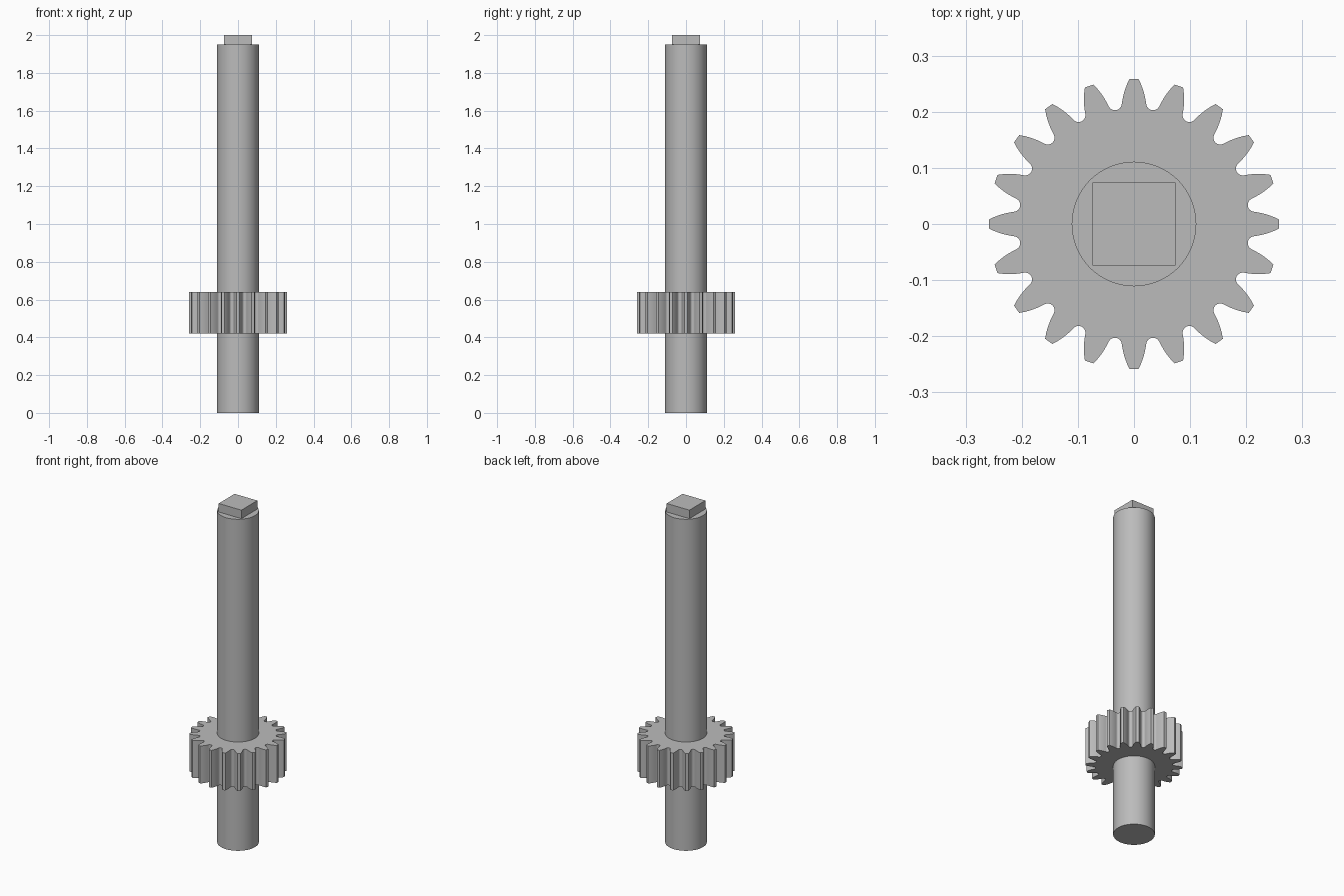
import bpy
import bmesh
from math import sin, cos, radians, pi

cube = bpy.data.objects.get("Cube")
if cube:
    bpy.data.objects.remove(cube)

steel = bpy.data.materials.new("grey_steel")
steel.use_nodes = True
colour = (0.5, 0.5, 0.5, 1)
steel.diffuse_color = colour
steel.node_tree.nodes["Principled BSDF"].inputs["Base Color"].default_value = colour

TEETH = 20
PITCH = 2 * pi / TEETH


def extrude_profile(name, points, bottom, top):
    """Extrude a closed outline upwards and shade its curved sides."""
    bm = bmesh.new()
    base = bm.faces.new([bm.verts.new((x, y, bottom)) for x, y in points])
    result = bmesh.ops.extrude_face_region(bm, geom=[base], use_keep_orig=True)
    risen = [v for v in result["geom"] if isinstance(v, bmesh.types.BMVert)]
    bmesh.ops.translate(bm, verts=risen, vec=(0, 0, top - bottom))
    bmesh.ops.recalc_face_normals(bm, faces=bm.faces)
    mesh = bpy.data.meshes.new(name)
    bm.to_mesh(mesh)
    bm.free()
    mesh.materials.append(steel)
    obj = bpy.data.objects.new(name, mesh)
    bpy.context.collection.objects.link(obj)
    bpy.ops.object.select_all(action="DESELECT")
    obj.select_set(True)
    bpy.context.view_layer.objects.active = obj
    bpy.ops.object.shade_smooth_by_angle(angle=radians(30))
    return obj


def ring(radius, count, start=0.0):
    return [(radius * cos(start + 2 * pi * i / count),
             radius * sin(start + 2 * pi * i / count)) for i in range(count)]


def gear_outline():
    """One tooth with curved flanks and a rounded gap, repeated round the axis."""
    flank = [(0.217, 0.0214), (0.228, 0.0193), (0.239, 0.0162),
             (0.249, 0.0125), (0.2585, 0.008)]
    tooth = [(x, -y) for x, y in flank] + [(x, y) for x, y in reversed(flank)]
    # Semicircular gap floor, centred half a pitch after the tooth
    gap_angle, gap_distance, gap_radius = PITCH / 2, 0.2175, 0.0122
    for i in range(1, 10):
        a = gap_angle - pi / 2 - pi * i / 10
        tooth.append((gap_distance * cos(gap_angle) + gap_radius * cos(a + pi * 2),
                      gap_distance * sin(gap_angle) + gap_radius * sin(a)))
    outline = []
    for n in range(TEETH):
        c, s = cos(n * PITCH), sin(n * PITCH)
        outline += [(x * c - y * s, x * s + y * c) for x, y in tooth]
    return outline


# Round shaft, square drive end and spur gear
extrude_profile("shaft", ring(0.111, 96), 0, 1.95)
extrude_profile("square_drive_end", ring(0.074 * 2 ** 0.5, 4, pi / 4), 1.95, 2)
extrude_profile("spur_gear", gear_outline(), 0.42, 0.64)
